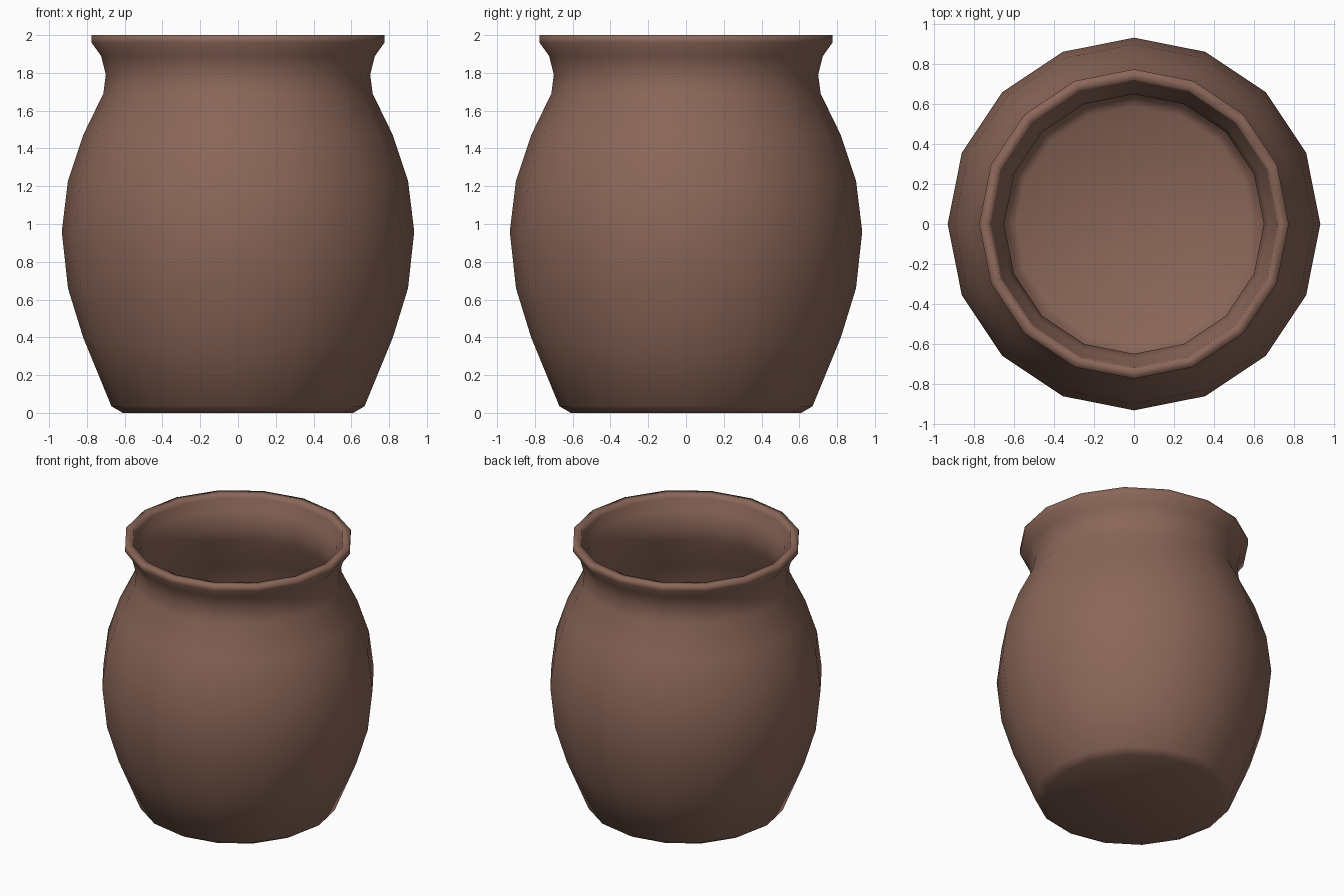
import bpy, bmesh, math

if "Cube" in bpy.data.objects:
    bpy.data.objects.remove(bpy.data.objects["Cube"])

SIDES = 16

# Pot profile (radius, height): outside going up, then inside going down
OUTER = [(0.61, 0.0), (0.67, 0.035), (0.82, 0.40), (0.90, 0.66), (0.933, 0.96),
         (0.90, 1.23), (0.82, 1.47), (0.713, 1.69), (0.70, 1.79), (0.725, 1.89),
         (0.775, 1.96), (0.775, 2.0)]
INNER = [(0.72, 2.0), (0.715, 1.97), (0.675, 1.90), (0.65, 1.79), (0.665, 1.68),
         (0.775, 1.45), (0.85, 1.22), (0.883, 0.96), (0.852, 0.67), (0.773, 0.42),
         (0.635, 0.08), (0.59, 0.05)]

clay = bpy.data.materials.new("brown_clay")
clay.diffuse_color = (0.26, 0.135, 0.10, 1)
clay.use_nodes = True
clay.node_tree.nodes["Principled BSDF"].inputs["Base Color"].default_value = clay.diffuse_color


def lathe(name, profile, material):
    """Turn a profile round z and cap its first and last rings."""
    bm = bmesh.new()
    rings = []
    for r, z in profile:
        angles = [2 * math.pi * i / SIDES for i in range(SIDES)]
        rings.append([bm.verts.new((r * math.cos(a), r * math.sin(a), z)) for a in angles])
    for low, high in zip(rings, rings[1:]):
        for i in range(SIDES):
            j = (i + 1) % SIDES
            bm.faces.new((low[i], low[j], high[j], high[i]))
    bm.faces.new(rings[0][::-1])
    bm.faces.new(rings[-1])
    bmesh.ops.recalc_face_normals(bm, faces=bm.faces[:])
    for f in bm.faces:
        f.smooth = True
    mesh = bpy.data.meshes.new(name)
    bm.to_mesh(mesh)
    bm.free()
    mesh.materials.append(material)
    obj = bpy.data.objects.new(name, mesh)
    bpy.context.collection.objects.link(obj)
    return obj


# Hollow pot with a flared lip
lathe("clay_pot", OUTER + INNER, clay)
